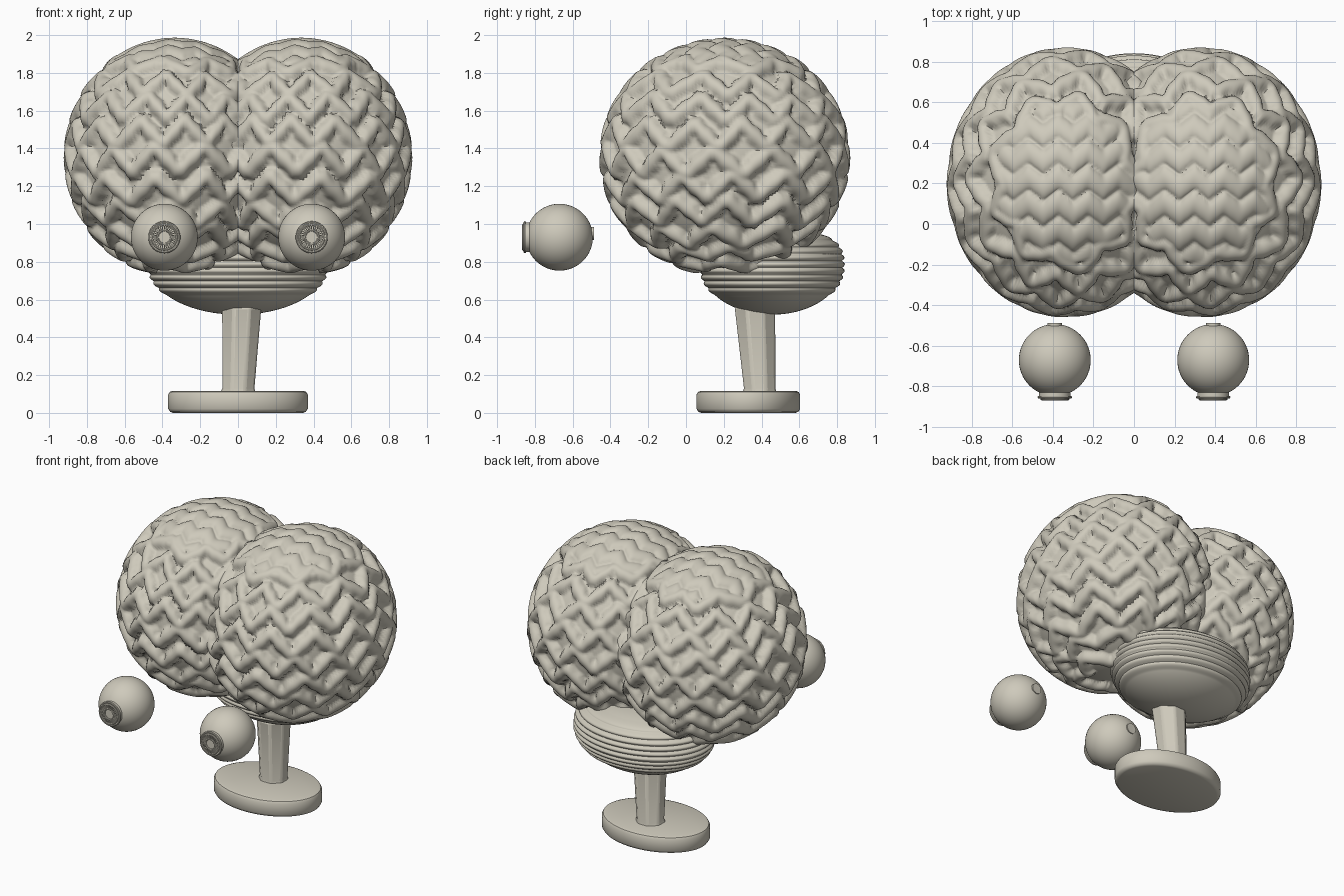
import bpy, bmesh, math, random
from mathutils import Vector, Matrix

if "Cube" in bpy.data.objects:
    bpy.data.objects.remove(bpy.data.objects["Cube"], do_unlink=True)

random.seed(4)
COLOUR = (0.62, 0.59, 0.50, 1)
clay = bpy.data.materials.new("warm_grey_clay")
clay.use_nodes = True
clay.diffuse_color = COLOUR
clay.node_tree.nodes["Principled BSDF"].inputs["Base Color"].default_value = COLOUR


def finish(bm, name, angle=40):
    """Turn a bmesh into a smooth shaded object in the single colour."""
    bmesh.ops.recalc_face_normals(bm, faces=bm.faces)
    mesh = bpy.data.meshes.new(name)
    bm.to_mesh(mesh)
    bm.free()
    mesh.materials.append(clay)
    obj = bpy.data.objects.new(name, mesh)
    bpy.context.collection.objects.link(obj)
    bpy.ops.object.select_all(action='DESELECT')
    obj.select_set(True)
    bpy.context.view_layer.objects.active = obj
    bpy.ops.object.shade_smooth_by_angle(angle=math.radians(angle))
    return obj


def sphere(u, v, radius=1, matrix=Matrix()):
    bm = bmesh.new()
    bmesh.ops.create_uvsphere(bm, u_segments=u, v_segments=v, radius=radius, matrix=matrix)
    return bm


def zigzag(t):
    return math.sin(t) - math.sin(3 * t) / 9


def bump(d):
    return max(0, 1 - d * d) ** 0.7


# Winding folds: latitude, number of waves, phase, swing
folds = []
for i in range(10):
    lat = math.radians(-70 + 13.6 * i)
    waves = max(5, round(14 * math.cos(lat)))
    folds.append((lat, waves, random.uniform(0, 6.28), 0.085 if abs(lat) < 0.9 else 0.06))


def fold_height(p, side):
    """Height of the folds over a point p on the unit sphere, 0 to 1."""
    lat = math.asin(max(-1, min(1, p.z)))
    lon = math.atan2(p.y, p.x * side)
    best = 0
    for centre, waves, phase, swing in folds:
        if abs(lat - centre) > 0.25:
            continue
        t = waves * lon + phase + 0.5 * math.sin(3 * lon + phase)
        middle = centre + swing * zigzag(t) + 0.02 * math.sin(2 * lon + phase * 2)
        slope = swing * waves * (math.cos(t) - math.cos(3 * t) / 3) / max(0.3, math.cos(lat))
        best = max(best, bump((lat - middle) / (0.082 * math.hypot(1, slope))))
    # crown: raised cap with rows of shallow waves running across
    if lat > 0.86:
        row = (p.y + 0.035 * zigzag(p.x * 24)) / 0.2
        crown = 0.5 + 0.4 * bump(2.2 * (row - round(row)))
        best = max(best, crown * min(1, (lat - 0.86) / 0.06))
    return best


# Brain hemispheres
for side, name in ((1, "left_hemisphere"), (-1, "right_hemisphere")):
    bm = sphere(224, 168)
    for v in bm.verts:
        p = v.co.normalized()
        h = 0.048 * fold_height(p, side)
        v.co = Vector((side * 0.335 + p.x * (0.54 + h),
                       0.205 + p.y * (0.617 + h),
                       1.355 + p.z * (0.588 + h)))
    finish(bm, name, 60)

# Ridged lower brain, squarer above its widest line
bm = sphere(96, 160)
for v in bm.verts:
    p = v.co.normalized()
    power, height = (3, 0.2) if p.z > 0 else (2, 0.25)
    flat = math.hypot(p.x, p.y) or 1
    width = max(0, 1 - abs(p.z) ** power) ** (1 / power)
    z = 0.77 + height * p.z
    ridge = 0.014 * abs(math.sin(math.pi * (z - 0.625) / 0.036)) if 0.625 < z < 0.95 else 0
    v.co = Vector((p.x / flat * width * (0.465 + ridge),
                   0.455 + p.y / flat * width * (0.372 + ridge), z))
finish(bm, "lower_brain", 60)


def loft(name, rings, sides, angle):
    """Skin a stack of ellipses given as x, y, z, x radius, y radius."""
    bm = bmesh.new()
    loops = []
    for x, y, z, rx, ry in rings:
        angles = [2 * math.pi * (i + 0.5) / sides for i in range(sides)]
        loops.append([bm.verts.new((x + rx * math.cos(a), y + ry * math.sin(a), z)) for a in angles])
    for low, high in zip(loops, loops[1:]):
        for i in range(sides):
            j = (i + 1) % sides
            bm.faces.new((low[i], low[j], high[j], high[i]))
    bm.faces.new(loops[0][::-1])
    bm.faces.new(loops[-1])
    return finish(bm, name, angle)


# Faceted stem
stem = loft("stem", [(0, 0.39, 0.1, 0.105, 0.1), (0.002, 0.39, 0.13, 0.092, 0.09),
                     (0.02, 0.365, 0.56, 0.112, 0.116)], 8, 30)
bevel = stem.modifiers.new("soft_edges", 'BEVEL')
bevel.width = 0.012
bevel.segments = 2

# Oval base with rounded rims
rim = [(0, 0.025), (0.006, 0.01), (0.022, 0), (0.096, 0), (0.111, 0.008), (0.117, 0.025)]
loft("base", [(0, 0.33, z, 0.37 - inset, 0.275 - inset) for z, inset in rim], 64, 40)


def add_torus(bm, centre, major, minor, segments=48, sides=8):
    """Ring facing along y."""
    grid = []
    for i in range(segments):
        a = 2 * math.pi * i / segments
        out = Vector((math.cos(a), 0, math.sin(a)))
        grid.append([bm.verts.new(centre + out * (major + minor * math.cos(b))
                                  + Vector((0, minor * math.sin(b), 0)))
                     for b in (2 * math.pi * k / sides for k in range(sides))])
    for i in range(segments):
        for k in range(sides):
            n, m = (i + 1) % segments, (k + 1) % sides
            bm.faces.new((grid[i][k], grid[n][k], grid[n][m], grid[i][m]))


def add_cylinder(bm, centre, radius, depth):
    bmesh.ops.create_cone(bm, cap_ends=True, segments=40, radius1=radius, radius2=radius, depth=depth,
                          matrix=Matrix.Translation(centre) @ Matrix.Rotation(math.pi / 2, 4, 'X'))


# Eyes with ribbed irises
for side, word in ((1, "left"), (-1, "right")):
    centre = Vector((side * 0.39, -0.67, 0.93))
    turn = Matrix.Translation(centre) @ Matrix.Rotation(math.pi / 2, 4, 'X')
    finish(sphere(48, 32, 0.177, turn), word + "_eyeball")

    # small stub at the rear
    bm = bmesh.new()
    add_cylinder(bm, centre + Vector((0, 0.172, 0.02)), 0.035, 0.02)
    finish(bm, word + "_eye_stub")

    bm = bmesh.new()
    front = centre + Vector((0, -0.187, 0))
    add_cylinder(bm, front + Vector((0, 0.014, 0)), 0.078, 0.03)
    add_torus(bm, front + Vector((0, 0.004, 0)), 0.078, 0.007)
    add_torus(bm, front + Vector((0, -0.005, 0)), 0.066, 0.006)
    add_torus(bm, front + Vector((0, -0.005, 0)), 0.036, 0.006)
    for i in range(32):
        spin = Matrix.Rotation(2 * math.pi * i / 32, 4, 'Y')
        shape = Matrix.Diagonal((0.03, 0.012, 0.005, 1))
        bmesh.ops.create_cube(bm, size=1, matrix=Matrix.Translation(front + Vector((0, -0.004, 0)))
                              @ spin @ Matrix.Translation((0.051, 0, 0)) @ shape)
    finish(bm, word + "_iris")
